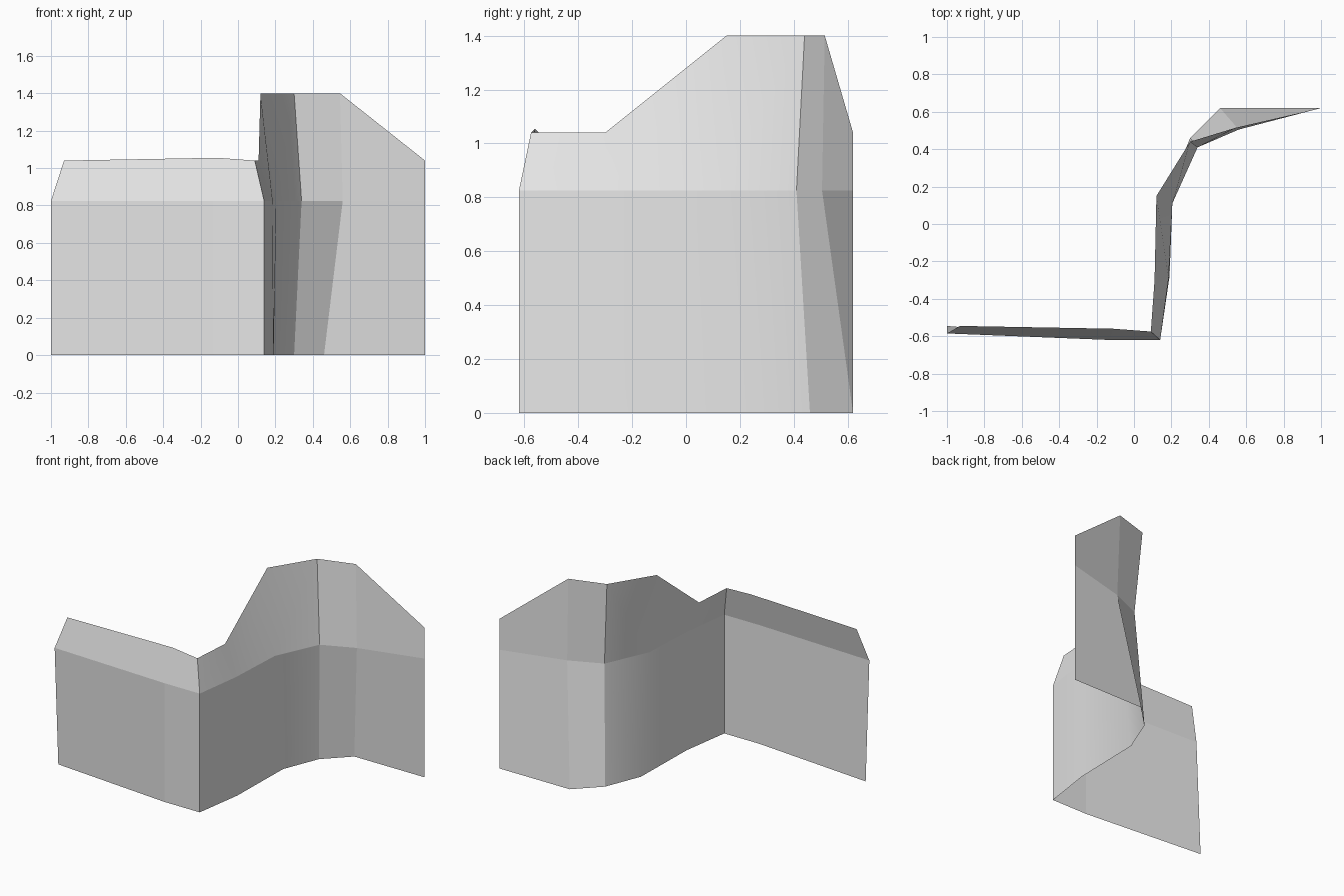
import bpy
import bmesh

default_cube = bpy.data.objects.get("Cube")
if default_cube:
    bpy.data.objects.remove(default_cube, do_unlink=True)

# Plain grey finish
grey = bpy.data.materials.new("plain grey")
grey.use_nodes = True
colour = (0.8, 0.8, 0.8, 1)
grey.diffuse_color = colour
bsdf = next(n for n in grey.node_tree.nodes if n.type == "BSDF_PRINCIPLED")
bsdf.inputs["Base Color"].default_value = colour

# Wall path at the foot, at the fold line and along the upper edge
foot = [(-1, -.545), (-.13, -.62), (.14, -.62), (.19, -.28),
        (.2, .21), (.3, .46), (.46, .62), (1, .62)]
fold = [(-1, -.585), (-.13, -.62), (.14, -.62), (.185, -.29),
        (.205, .11), (.34, .41), (.56, .505), (1, .62)]
crest = [(-.93, -.545), (-.11, -.56), (.09, -.575), (.11, -.3),
         (.12, .15), (.3, .44), (.545, .515), (1, .62)]
crest_heights = [1.04, 1.055, 1.04, 1.04, 1.4, 1.4, 1.4, 1.04]
fold_height = .825
crease_columns = {1, 2, 5, 6}

# Join the three paths into one folded sheet
bm = bmesh.new()
rows = [
    [bm.verts.new((x, y, 0)) for x, y in foot],
    [bm.verts.new((x, y, fold_height)) for x, y in fold],
    [bm.verts.new((x, y, z)) for (x, y), z in zip(crest, crest_heights)],
]
for lower, upper in zip(rows, rows[1:]):
    for i in range(len(lower) - 1):
        face = bm.faces.new((lower[i], lower[i + 1], upper[i + 1], upper[i]))
        face.smooth = True

# Keep the fold line and the vertical creases crisp
for i in range(len(foot) - 1):
    bm.edges.get((rows[1][i], rows[1][i + 1])).smooth = False
for i in crease_columns:
    for lower, upper in zip(rows, rows[1:]):
        bm.edges.get((lower[i], upper[i])).smooth = False

mesh = bpy.data.meshes.new("folded_wall")
bm.to_mesh(mesh)
bm.free()
mesh.materials.append(grey)
wall = bpy.data.objects.new("folded_wall", mesh)
bpy.context.scene.collection.objects.link(wall)
